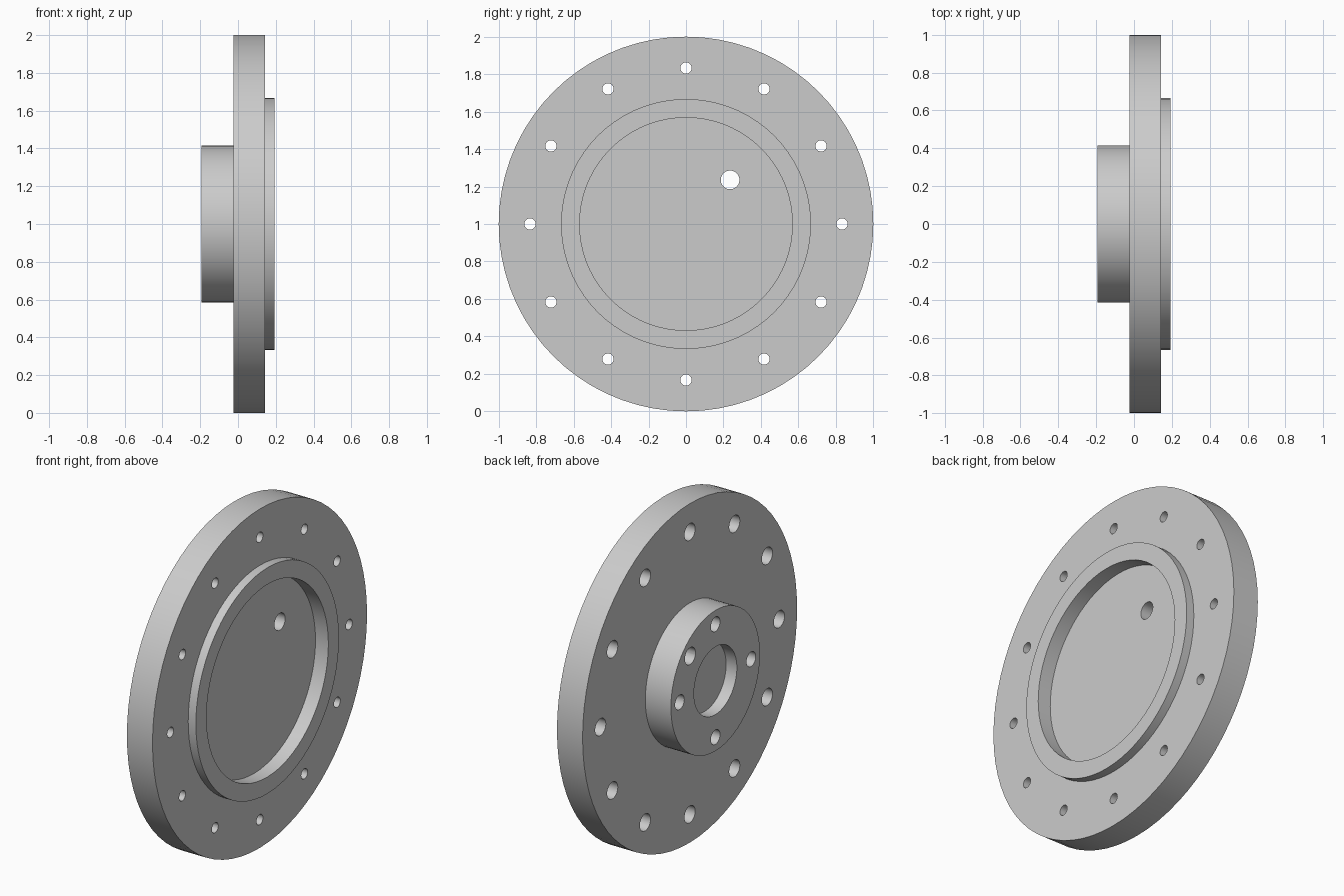
import bpy, bmesh
from math import sin, cos, pi, radians

if "Cube" in bpy.data.objects:
    bpy.data.objects.remove(bpy.data.objects["Cube"])

CZ = 1.0  # height of the flange axis


def lathe(bm, profile, n, y=0.0, z=0.0):
    """Closed solid of revolution about an x-parallel axis; profile = (x, radius)."""
    rings = [[bm.verts.new((x, y + r * cos(2 * pi * i / n), CZ + z + r * sin(2 * pi * i / n)))
              for i in range(n)] for x, r in profile]
    for a, b in zip(rings, rings[1:]):
        for i in range(n):
            j = (i + 1) % n
            bm.faces.new((a[i], a[j], b[j], b[i]))
    bm.faces.new(rings[0][::-1])
    bm.faces.new(rings[-1])


def finish(bm, name):
    bmesh.ops.recalc_face_normals(bm, faces=bm.faces)
    me = bpy.data.meshes.new(name)
    bm.to_mesh(me)
    bm.free()
    ob = bpy.data.objects.new(name, me)
    bpy.context.collection.objects.link(ob)
    return ob


def polar(bm, profile, count, radius, start=0.0):
    for k in range(count):
        a = start + 2 * pi * k / count
        lathe(bm, profile, 24, radius * cos(a), radius * sin(a))


# Flange body: hub bore floor, hub, disc, spigot ring, recess floor
bm = bmesh.new()
lathe(bm, [(-0.122, 0.2), (-0.192, 0.2), (-0.192, 0.415), (-0.025, 0.415),
           (-0.025, 1.0), (0.142, 1.0), (0.142, 0.667), (0.192, 0.667),
           (0.192, 0.568), (0.108, 0.568)], 72)
flange = finish(bm, "flange_cover")

# Hole cutters
bm = bmesh.new()
# counterbored rim holes
polar(bm, [(-0.1, 0.05), (0.058, 0.05), (0.058, 0.03), (0.3, 0.03)], 12, 0.833)
# blind hub holes
polar(bm, [(-0.3, 0.043), (-0.025, 0.043)], 4, 0.333)
# single through port
polar(bm, [(-0.3, 0.05), (0.3, 0.05)], 1, 0.333, pi / 4)
cutter = finish(bm, "hole_cutter")
cutter.hide_render = True

# Cut the holes and bake the result
mod = flange.modifiers.new("holes", 'BOOLEAN')
mod.operation = 'DIFFERENCE'
mod.solver = 'EXACT'
mod.object = cutter
bpy.context.view_layer.objects.active = flange
flange.select_set(True)
bpy.ops.object.modifier_apply(modifier=mod.name)
bpy.data.objects.remove(cutter)

# Smooth cylinders, crisp edges
bpy.ops.object.shade_smooth_by_angle(angle=radians(30))
